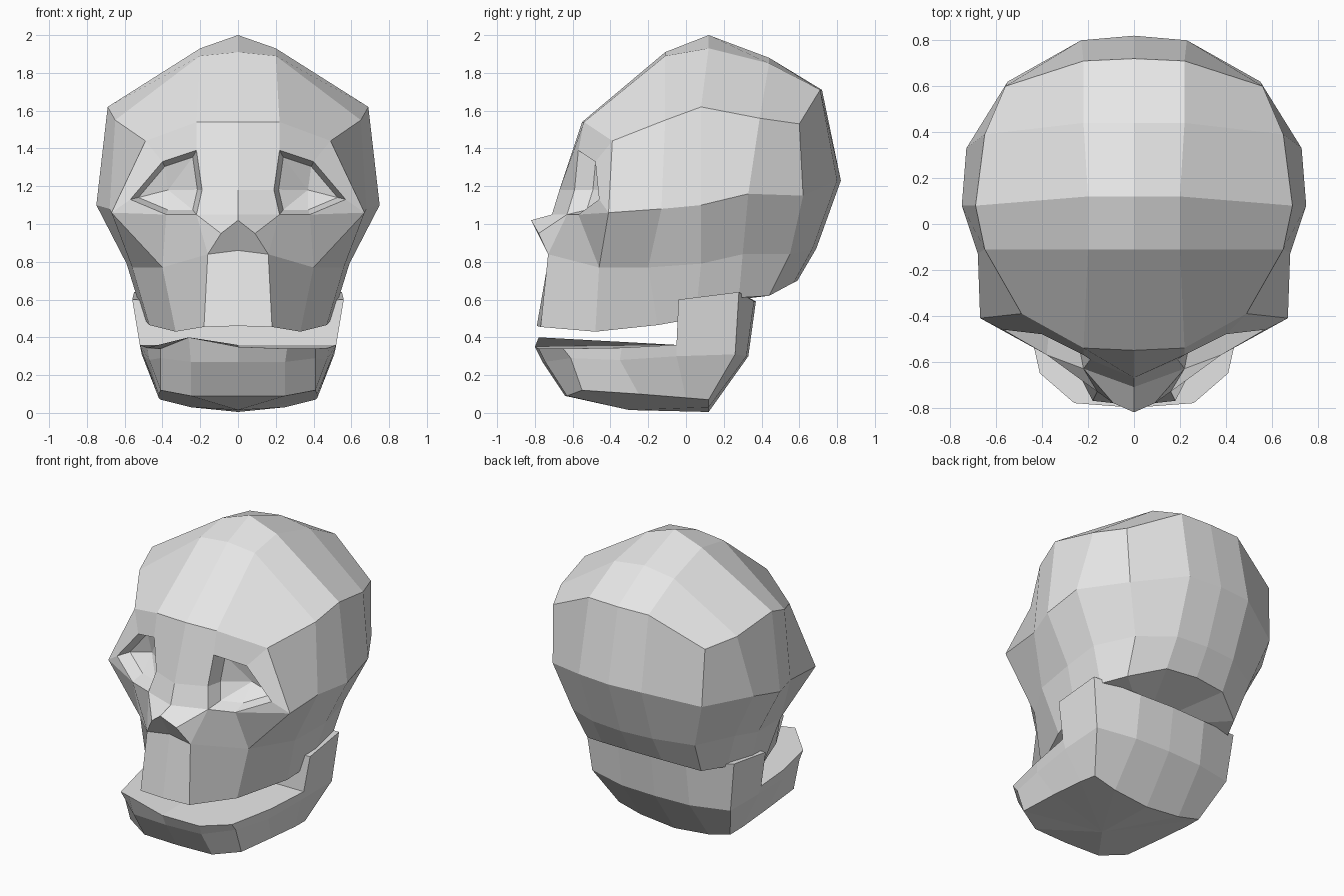
import bpy, bmesh
from mathutils import Vector

if "Cube" in bpy.data.objects:
    bpy.data.objects.remove(bpy.data.objects["Cube"])

bone = bpy.data.materials.new("bone_grey")
bone.diffuse_color = (0.8, 0.8, 0.8, 1)
bone.use_nodes = True
bone.node_tree.nodes["Principled BSDF"].inputs["Base Color"].default_value = bone.diffuse_color


def mirrored_solid(name, faces):
    """Build the right half from point loops, mirror it and weld the seam."""
    bm = bmesh.new()
    for loop in faces:
        for side in (1, -1):
            bm.faces.new([bm.verts.new((p[0] * side, p[1], p[2])) for p in loop])
    bmesh.ops.remove_doubles(bm, verts=bm.verts[:], dist=0.0005)
    bmesh.ops.recalc_face_normals(bm, faces=bm.faces[:])
    mesh = bpy.data.meshes.new(name)
    bm.to_mesh(mesh)
    bm.free()
    mesh.materials.append(bone)
    obj = bpy.data.objects.new(name, mesh)
    bpy.context.collection.objects.link(obj)
    return obj


def strip(a, b, start=0):
    """Quads joining two rows of points."""
    return [(a[i], a[i + 1], b[i + 1], b[i]) for i in range(start, len(a) - 1)]


# Cranium: half rings from front centre round to back centre
brow = [(0, -.55, 1.54), (.22, -.54, 1.54), (.49, -.39, 1.44), (.65, -.11, 1.55),
        (.69, .08, 1.62), (.65, .39, 1.56), (.56, .60, 1.53), (.22, .71, 1.71), (0, .72, 1.71)]
widest = [None, None, (.67, -.41, 1.06), (.68, -.13, 1.08), (.75, .08, 1.10),
          (.73, .33, 1.16), (.55, .62, 1.15), (.23, .80, 1.23), (0, .82, 1.23)]
cheek = [(0, -.72, .86), (.16, -.73, .84), (.40, -.46, .77), (.56, -.20, .77),
         (.59, .08, .79), (.57, .30, .84), (.45, .55, .84), (.22, .67, .87), (0, .69, .87)]
base = [(0, -.79, .46), (.18, -.77, .455), (.33, -.48, .43), (.47, -.15, .465),
        (.50, .05, .50), (.50, .28, .61), (.42, .44, .62), (.22, .57, .69), (0, .59, .70)]
crown = [brow[:3],
         [(0, -.11, 1.91), (.2, -.11, 1.89), brow[3]],
         [(0, .12, 2.0), (.2, .12, 1.93), brow[4]],
         [(0, .44, 1.88), (.22, .44, 1.85), brow[5]],
         [brow[8], brow[7], brow[6]]]
skull = strip(brow, widest, 2) + strip(widest, cheek, 2) + strip(cheek, base)
for a, b in zip(crown, crown[1:]):
    skull += strip(a, b)
under = (0, .1, .58)
skull += [(under, base[i], base[i + 1]) for i in range(8)]

# Face: socket rim, nose and cheekbones
rim = [(.22, -.57, 1.39), (.40, -.48, 1.33), (.57, -.46, 1.13),
       (.38, -.57, 1.05), (.22, -.63, 1.05), (.19, -.59, 1.18)]
bridge, nose_root = (0, -.67, 1.18), (0, -.71, 1.05)
tip, wing = (0, -.82, 1.02), (.09, -.78, .95)
skull += [(brow[0], brow[1], rim[0], rim[5], bridge),
          (brow[1], brow[2], rim[1], rim[0]),
          (brow[2], widest[2], rim[2], rim[1]),
          (bridge, rim[5], rim[4], nose_root),
          (nose_root, rim[4], wing, tip),
          (rim[2], widest[2], rim[3]),
          (rim[3], widest[2], cheek[2]),
          (rim[3], cheek[2], cheek[1], rim[4]),
          (wing, rim[4], cheek[1]),
          (tip, wing, cheek[1], cheek[0])]

# Eye socket recess
mid = sum((Vector(p) for p in rim), Vector()) / 6
inner = [tuple(Vector(p).lerp(mid, .18) + Vector((0, .09, 0))) for p in rim]
deep = (.37, mid.y + .17, 1.18)
for i in range(6):
    j = (i + 1) % 6
    skull += [(rim[i], rim[j], inner[j], inner[i]), (inner[i], inner[j], deep)]
mirrored_solid("skull", skull)

# Lower jaw: rows from chin centre round to back centre
low = [(0, -.64, .09), (.25, -.63, .09), (.41, -.55, .12), (.42, -.25, .10),
       (.42, .0, .08), (.41, .12, .07), (.25, .12, .03), (0, .12, .005)]
middle = [(0, -.76, .27), (.25, -.745, .27), (.41, -.61, .29), (.47, -.35, .28),
          (.50, -.05, .30), (.51, .26, .31), (.25, .32, .30), (0, .33, .30)]
top = [(0, -.80, .35), (.26, -.78, .34), (.41, -.65, .34), (.48, -.34, .345), (.52, -.05, .36)]
ramus = [(.56, -.04, .60), (.55, .28, .64), (.25, .36, .59), (0, .37, .59)]
floor_mid, step_mid, chin_base = (0, -.05, .36), (0, -.04, .58), (0, -.3, .015)
jaw = strip(low, middle) + strip(middle[:5], top)
jaw += [(middle[4], middle[5], ramus[1], ramus[0], top[4])]
jaw += strip(middle[5:], ramus[1:])
jaw += [tuple(top) + (floor_mid,),
        (top[4], ramus[0], step_mid, floor_mid),
        tuple(ramus) + (step_mid,)]
jaw += [(chin_base, low[i], low[i + 1]) for i in range(7)]
lower_jaw = mirrored_solid("lower_jaw", jaw)

# Raised corner on one side of the chin
for v in lower_jaw.data.vertices:
    if (v.co - Vector((-.26, -.78, .34))).length < .01:
        v.co.z = .40
